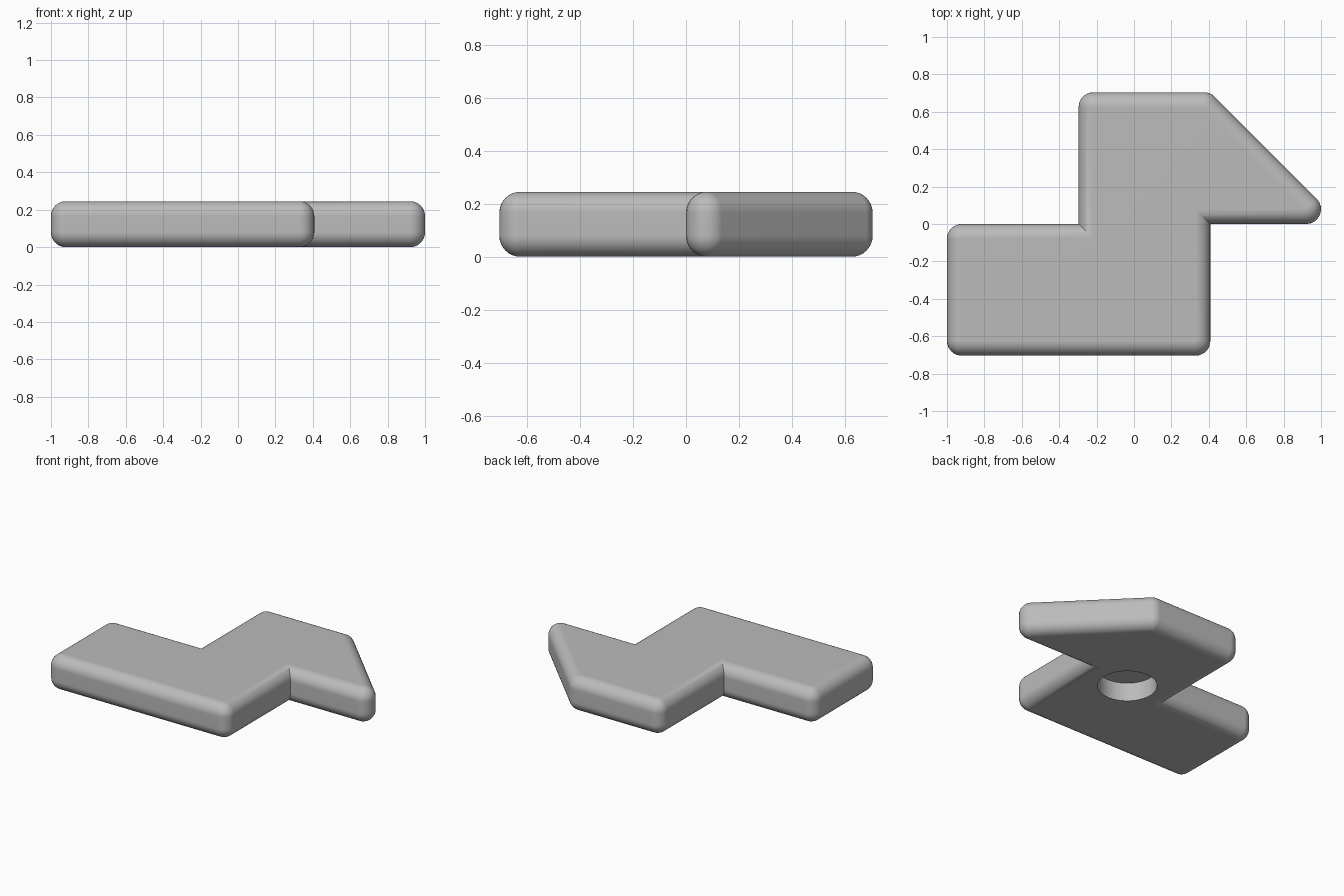
import bpy
import bmesh
import math
from mathutils import Vector

if "Cube" in bpy.data.objects:
    bpy.data.objects.remove(bpy.data.objects["Cube"])

A = 0.704      # grid unit of the stepped outline
R = 0.079      # edge rounding radius
H = 0.245      # thickness
SEG = 8        # rounding steps per quarter turn

grey = bpy.data.materials.new("light grey")
grey.diffuse_color = (0.5, 0.5, 0.5, 1)
grey.use_nodes = True
grey.node_tree.nodes["Principled BSDF"].inputs["Base Color"].default_value = grey.diffuse_color

# Stepped outline, counter-clockwise, before its corners are rounded
x0, x1, x2, x3 = (-1 + i * A for i in range(4))
outline = [Vector(p) for p in ((x0, -A), (x2, -A), (x2, 0), (x3, 0),
                               (x2, A), (x1, A), (x1, 0), (x0, 0))]


def corner_info(pts):
    """Outward normals on both sides of every corner, and whether it is convex."""
    info = []
    for i, p in enumerate(pts):
        e1 = (p - pts[i - 1]).normalized()
        e2 = (pts[(i + 1) % len(pts)] - p).normalized()
        info.append((Vector((e1.y, -e1.x)), Vector((e2.y, -e2.x)),
                     e1.x * e2.y - e1.y * e2.x > 0))
    return info


corners = corner_info(outline)


def mitre(n1, n2, d):
    return (n1 + n2) * (d / (1 + n1.dot(n2)))


core = [p + mitre(n1, n2, -R) for p, (n1, n2, _) in zip(outline, corners)]


def ring(d):
    """Core outline grown by d: arcs at convex corners, sharp mitres at inner ones."""
    pts = []
    for p, (n1, n2, convex) in zip(core, corners):
        if not convex:
            pts.append(p + mitre(n1, n2, d))
            continue
        start = math.atan2(n1.y, n1.x)
        turn = n1.angle(n2)
        for k in range(SEG + 1):
            a = start + turn * k / SEG
            pts.append(p + Vector((math.cos(a), math.sin(a))) * d)
    return pts


# Plate body: stacked rings following a rounded edge profile
profile = []
for k in range(SEG + 1):
    t = math.pi / 2 * k / SEG
    profile.append((R * math.sin(t), R - R * math.cos(t)))
profile += [(d, H - z) for d, z in reversed(profile)]

bm = bmesh.new()
rings = [[bm.verts.new((p.x, p.y, z)) for p in ring(d)] for d, z in profile]
for lo, hi in zip(rings, rings[1:]):
    for i in range(len(lo)):
        j = (i + 1) % len(lo)
        bm.faces.new((lo[i], lo[j], hi[j], hi[i]))
bm.faces.new(rings[-1])
bm.faces.new(list(reversed(rings[0])))
bmesh.ops.remove_doubles(bm, verts=bm.verts[:], dist=1e-5)
bmesh.ops.recalc_face_normals(bm, faces=bm.faces[:])
mesh = bpy.data.meshes.new("stepped_plate")
bm.to_mesh(mesh)
bm.free()
mesh.materials.append(grey)
plate = bpy.data.objects.new("stepped_plate", mesh)
bpy.context.collection.objects.link(plate)

# Round blind hole in the underside
DEPTH = 0.13
bpy.ops.mesh.primitive_cylinder_add(vertices=64, radius=0.19, depth=DEPTH + 0.1,
                                    location=((x1 + x2) / 2, 0, (DEPTH - 0.1) / 2))
cutter = bpy.context.object
cutter.name = "hole_cutter"
cutter.data.materials.append(grey)
cutter.hide_render = True

bpy.ops.object.select_all(action='DESELECT')
plate.select_set(True)
bpy.context.view_layer.objects.active = plate
cut = plate.modifiers.new("underside_hole", 'BOOLEAN')
cut.operation = 'DIFFERENCE'
cut.solver = 'EXACT'
cut.object = cutter
bpy.ops.object.modifier_apply(modifier=cut.name)
bpy.data.objects.remove(cutter)

# Smooth rounded edges, flat large faces
bpy.ops.object.shade_smooth_by_angle(angle=math.radians(30))
weighted = plate.modifiers.new("flat_faces", 'WEIGHTED_NORMAL')
weighted.keep_sharp = True
